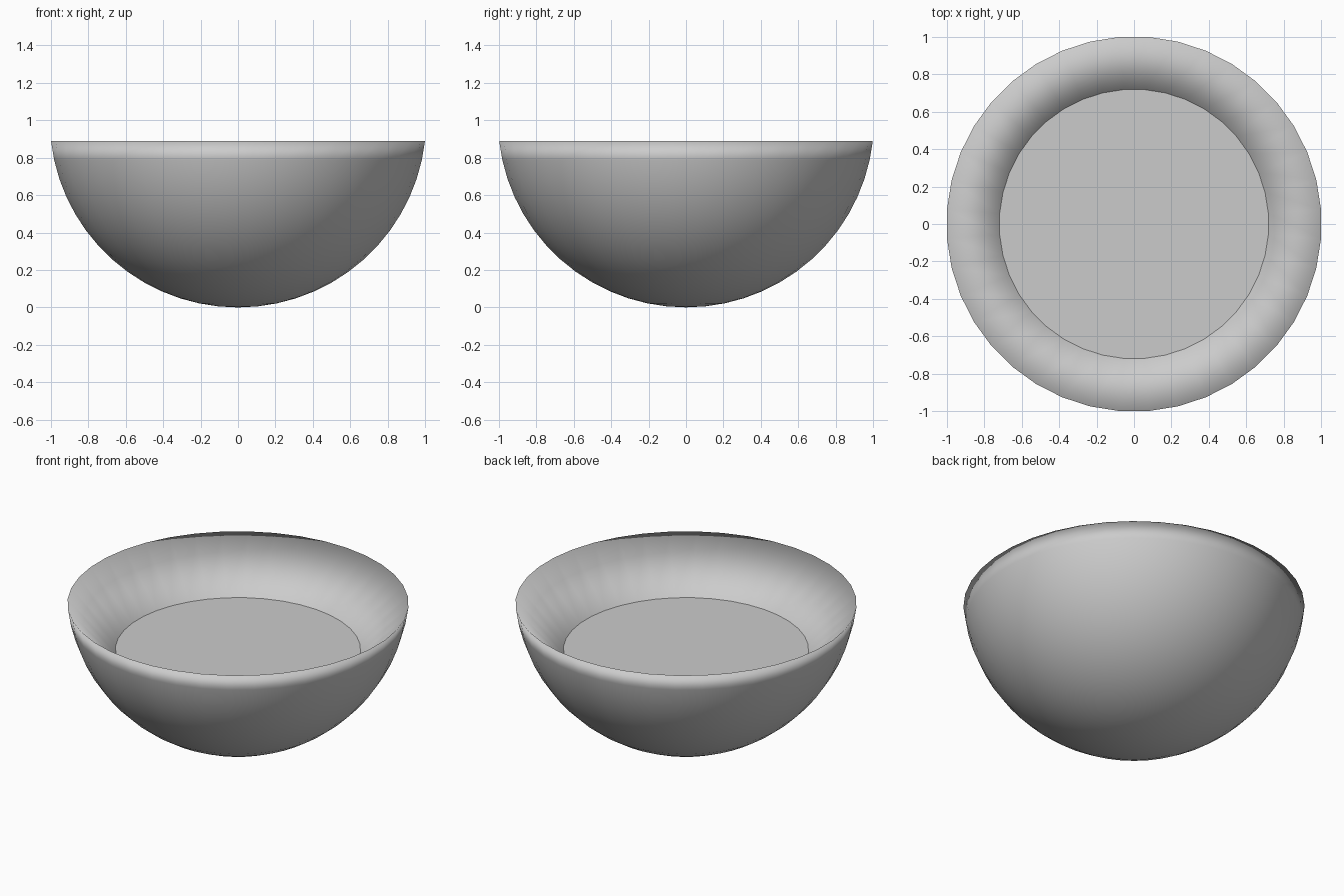
import bpy, math

if "Cube" in bpy.data.objects:
    bpy.data.objects.remove(bpy.data.objects["Cube"])

SEGMENTS = 40


def lathe(name, profile):
    """Spin (radius, z) points around z; the last ring is closed by a flat cap."""
    verts, faces, rings = [], [], []
    for r, z in profile:
        start = len(verts)
        if r < 1e-6:
            rings.append([start] * SEGMENTS)
            verts.append((0, 0, z))
        else:
            rings.append(list(range(start, start + SEGMENTS)))
            for i in range(SEGMENTS):
                a = 2 * math.pi * (i + 0.5) / SEGMENTS
                verts.append((r * math.cos(a), r * math.sin(a), z))
    for lower, upper in zip(rings, rings[1:]):
        for i in range(SEGMENTS):
            j = (i + 1) % SEGMENTS
            quad = [lower[i], lower[j], upper[j], upper[i]]
            faces.append(list(dict.fromkeys(quad)))
    faces.append(rings[-1])
    mesh = bpy.data.meshes.new(name)
    mesh.from_pydata(verts, [], faces)
    # smooth walls, flat surface of the filling
    mesh.polygons.foreach_set("use_smooth", [True] * (len(faces) - 1) + [False])
    mesh.update()
    obj = bpy.data.objects.new(name, mesh)
    bpy.context.collection.objects.link(obj)
    return obj


# Bowl: spherical outside, sharp rim, sloping inner wall down to a flat surface
rim_angle = math.acos(0.11)
profile = []
for k in range(15):
    t = rim_angle * k / 14
    profile.append((math.sin(t) * 1.008, 1 - math.cos(t)))
profile.append((0.72, 0.592))
lathe("bowl", profile)
